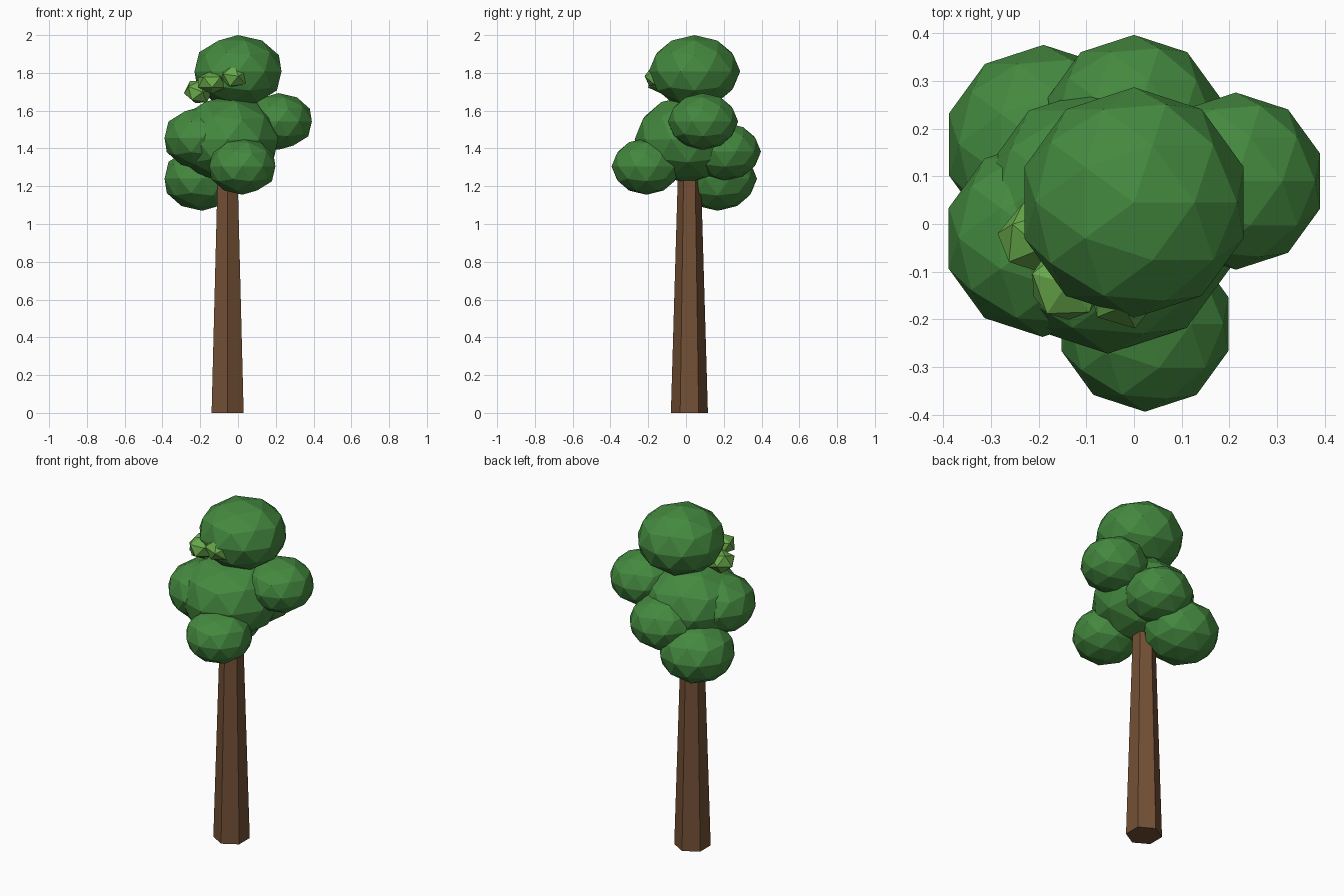
import bpy
from math import radians

if "Cube" in bpy.data.objects:
    bpy.data.objects.remove(bpy.data.objects["Cube"])


def material(name, rgb):
    m = bpy.data.materials.new(name)
    m.diffuse_color = (*rgb, 1)
    m.use_nodes = True
    m.node_tree.nodes["Principled BSDF"].inputs["Base Color"].default_value = m.diffuse_color
    return m


bark = material("bark_brown", (0.17, 0.08, 0.036))
leaf = material("leaf_green", (0.058, 0.25, 0.05))
sprig = material("bright_green", (0.14, 0.40, 0.07))


def blob(name, loc, r, rz, mat, detail=2, rot=(0, 0, 0)):
    """Squashed faceted ball."""
    bpy.ops.mesh.primitive_ico_sphere_add(subdivisions=detail, radius=1, location=loc)
    ob = bpy.context.object
    ob.name = name
    ob.scale = (r, r, rz)
    ob.rotation_euler = [radians(a) for a in rot]
    ob.data.materials.append(mat)
    return ob


# tapered six-sided trunk, reaching into the crown
bpy.ops.mesh.primitive_cone_add(vertices=6, radius1=0.098, radius2=0.057,
                                depth=1.4, location=(-0.055, 0.018, 0.7))
trunk = bpy.context.object
trunk.name = "trunk"
trunk.data.materials.append(bark)

# foliage balls
blob("crown_centre", (-0.055, 0.01, 1.448), 0.282, 0.232, leaf)
blob("crown_top", (0, 0.045, 1.808), 0.242, 0.192, leaf)
blob("crown_right", (0.214, 0.09, 1.543), 0.186, 0.15, leaf)
blob("crown_left", (-0.192, -0.03, 1.455), 0.207, 0.167, leaf)
blob("crown_front", (0.023, -0.21, 1.305), 0.184, 0.15, leaf)
blob("crown_back", (0, 0.207, 1.383), 0.19, 0.153, leaf)
blob("crown_back_left", (-0.19, 0.167, 1.24), 0.209, 0.17, leaf)

# bright sprigs around the side of the top ball
blob("sprig_low", (-0.21, -0.03, 1.70), 0.08, 0.066, sprig, 1, (20, 15, 0))
blob("sprig_middle", (-0.14, -0.125, 1.75), 0.085, 0.062, sprig, 1, (0, 0, 20))
blob("sprig_high", (-0.02, -0.145, 1.785), 0.08, 0.066, sprig, 1, (25, 0, 0))
